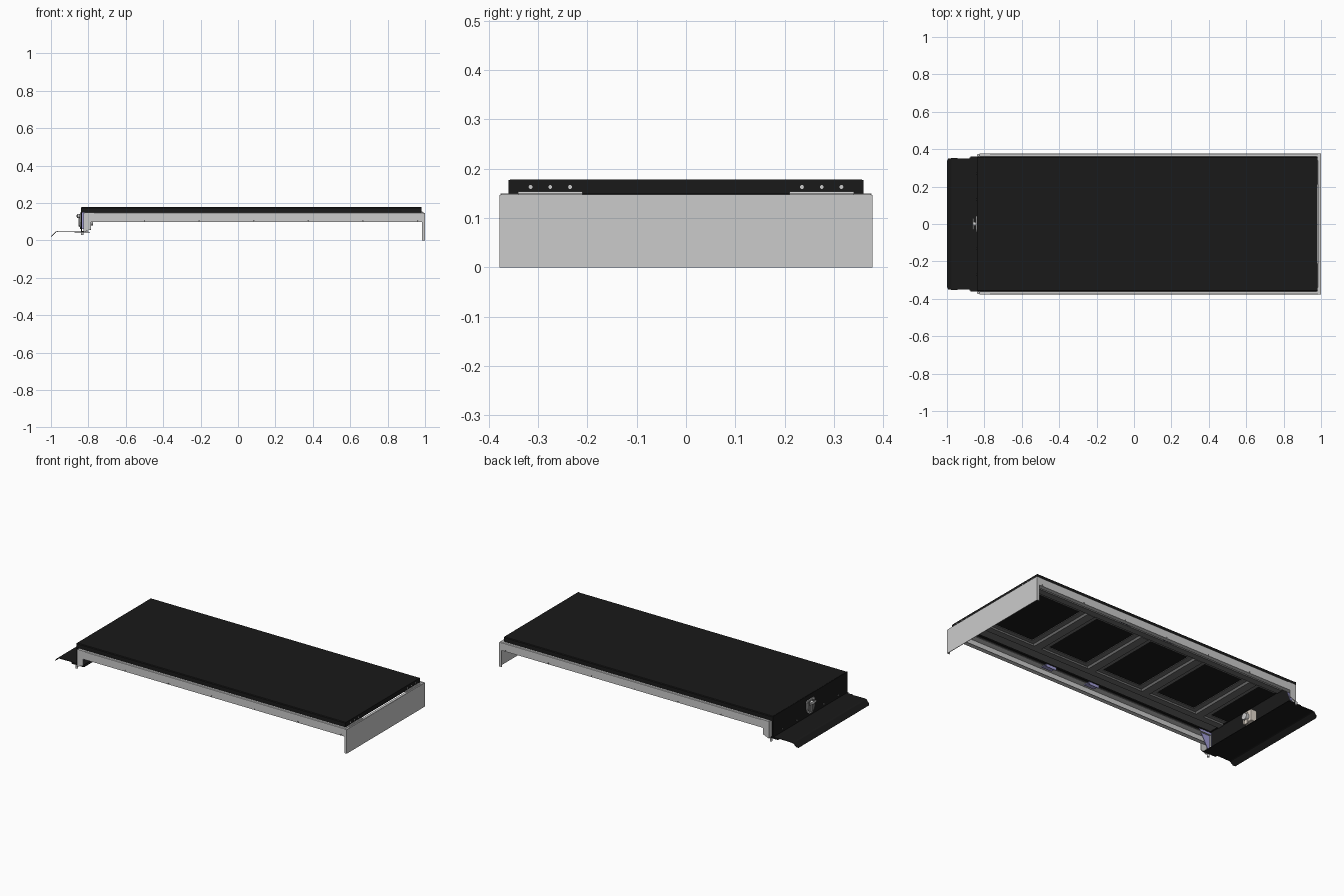
import bpy, bmesh, math
from mathutils import Matrix

if "Cube" in bpy.data.objects:
    bpy.data.objects.remove(bpy.data.objects["Cube"])


def material(name, rgb):
    m = bpy.data.materials.new(name)
    m.diffuse_color = (*rgb, 1)
    m.use_nodes = True
    m.node_tree.nodes["Principled BSDF"].inputs["Base Color"].default_value = m.diffuse_color
    return m


BLACK = material("black_coat", (0.01, 0.01, 0.01))
DARK = material("dark_steel", (0.16, 0.16, 0.16))
BLUE = material("bracket_blue", (0.36, 0.34, 0.68))
CREAM = material("latch_body", (0.75, 0.68, 0.6))


def finish(name, bm, mat=None):
    bmesh.ops.recalc_face_normals(bm, faces=bm.faces)
    me = bpy.data.meshes.new(name)
    bm.to_mesh(me)
    bm.free()
    ob = bpy.data.objects.new(name, me)
    bpy.context.collection.objects.link(ob)
    if mat:
        me.materials.append(mat)
    return ob


def box(name, x, y, z, mat=None, bevel=0):
    bm = bmesh.new()
    bmesh.ops.create_cube(bm, size=1)
    for v in bm.verts:
        for i, (a, b) in enumerate((x, y, z)):
            v.co[i] = (a + b) / 2 + v.co[i] * (b - a)
    ob = finish(name, bm, mat)
    if bevel:
        mod = ob.modifiers.new("edge", 'BEVEL')
        mod.width, mod.segments = bevel, 2
    return ob


def prism(name, pts, axis, a, b, mat=None):
    """Extrude a closed 2D outline along axis from a to b."""
    def place(p, t):
        return {'X': (t, p[0], p[1]), 'Y': (p[0], t, p[1]), 'Z': (p[0], p[1], t)}[axis]
    bm = bmesh.new()
    lo = [bm.verts.new(place(p, a)) for p in pts]
    hi = [bm.verts.new(place(p, b)) for p in pts]
    bm.faces.new(lo)
    bm.faces.new(hi[::-1])
    for i in range(len(pts)):
        j = (i + 1) % len(pts)
        bm.faces.new((lo[i], lo[j], hi[j], hi[i]))
    return finish(name, bm, mat)


def disc(name, centre, r, depth, axis, mat=None, sides=12):
    bm = bmesh.new()
    bmesh.ops.create_cone(bm, cap_ends=True, segments=sides, radius1=r, radius2=r, depth=depth)
    rot = {'X': Matrix.Rotation(math.pi / 2, 4, 'Y'), 'Y': Matrix.Rotation(math.pi / 2, 4, 'X'),
           'Z': Matrix()}[axis]
    bmesh.ops.transform(bm, matrix=Matrix.Translation(centre) @ rot, verts=bm.verts)
    return finish(name, bm, mat)


T = 0.003  # sheet thickness

# Lid: folded tray open underneath, with a deep front flange
w = 0.36
prism("lid_top", [(-w, .15), (-w, .174), (-w + .004, .178), (w - .004, .178), (w, .174), (w, .15),
                  (w - T, .15), (w - T, .175), (-w + T, .175), (-w + T, .15)],
      'X', -.838, .98, BLACK)
box("lid_rear_flange", (.977, .98), (-w, w), (.15, .177), BLACK)
box("lid_front_flange", (-.84, -.835), (-w, w), (.045, .177), BLACK)
box("lid_front_return", (-.835, -.815), (-w + T, w - T), (.045, .048), BLACK)

# Stiffening frame below the lid: side plates and hat-shaped cross ribs
for s in (-1, 1):
    y0, y1 = sorted((s * .2, s * .335))
    box("rib_side_plate", (-.82, .97), (y0, y1), (.169, .173), DARK)
    y0, y1 = sorted((s * .225, s * .265))
    box("rib_side_channel", (-.82, .97), (y0, y1), (.158, .169), DARK)
for x in (.89, .49, .11, -.27, -.65):
    hat = [(-.06, .173), (-.06, .169), (-.03, .169), (-.025, .156),
           (.025, .156), (.03, .169), (.06, .169), (.06, .173)]
    prism("cross_rib", [(x + a, z) for a, z in hat], 'Y', -.225, .225, DARK)

# Side rails (C-section), front legs, feet, gussets, brackets, screws
for s in (-1, 1):
    c = [(.373, .15), (.335, .15), (.335, .147), (.373, .147), (.373, .103), (.35, .103),
         (.35, .1), (.376, .1), (.376, .147)]
    prism("side_rail", [(s * y, z) for y, z in c], 'X', -.822, .988)
    y0, y1 = sorted((s * .372, s * .376))
    prism("front_leg", [(-.822, .15), (-.822, .045), (-.785, .06), (-.785, .1), (-.77, .11),
                        (-.77, .15)], 'Y', y0, y1)
    y0, y1 = sorted((s * .335, s * .376))
    box("front_leg_face", (-.825, -.822), (y0, y1), (.045, .148))
    disc("leg_foot_bolt", (-.833, s * .368, .038), .007, .016, 'Z')
    y0, y1 = sorted((s * .345, s * .349))
    prism("corner_gusset", [(-.834, .17), (-.834, .06), (-.81, .06), (-.75, .17)],
          'Y', y0, y1, BLUE)
    for x in (.32, .02):
        y0, y1 = sorted((s * .31, s * .355))
        box("rail_bracket_tab", (x - .035, x + .035), (y0, y1), (.142, .146), BLUE)
        y0, y1 = sorted((s * .31, s * .314))
        box("rail_bracket_lip", (x - .035, x + .035), (y0, y1), (.128, .146), BLUE)
    for i in range(6):
        disc("rail_screw", (-.5 + .292 * i, s * .3765, .106), .004, .003, 'Y', DARK)

# Rear end panel with folded top and side returns
box("rear_panel", (.997, 1.0), (-.378, .378), (0, .146))
box("rear_panel_top", (.984, .999), (-.376, .376), (.144, .148))
for s in (-1, 1):
    y0, y1 = sorted((s * .374, s * .378))
    box("rear_panel_side", (.984, .998), (y0, y1), (0, .147))
    # hinges between rear panel and lid
    y0, y1 = sorted((s * .21, s * .34))
    box("hinge_leaf", (.96, .992), (y0, y1), (.147, .151))
    bar = disc("hinge_pin", (.984, (y0 + y1) / 2, .151), .003, .13, 'Y')
    for y in (.235, .275, .315):
        disc("hinge_screw", (.9805, s * y, .163), .004, .003, 'X', None)

# Front tread: bent sheet with clipped outer corners
profile = [(-.8, .05, .355), (-.88, .05, .355), (-.88, .05, .35), (-.965, .05, .352),
           (-.975, .047, .352), (-.993, .029, .35), (-1.0, .022, .338)]
bm = bmesh.new()
rows = [[bm.verts.new((x, s * hw, z)) for s in (-1, 1)] for x, z, hw in profile]
for a, b in zip(rows, rows[1:]):
    if a[0].co.x != b[0].co.x:
        bm.faces.new((a[0], a[1], b[1], b[0]))
tread = finish("front_tread", bm, BLACK)
tread.modifiers.new("thickness", 'SOLIDIFY').thickness = .003
box("tread_support", (-.875, -.79), (-.36, .36), (.043, .0465), BLACK)

# Latch: shield plate and T handle outside, mechanism inside
plate = [(-.042, .142), (-.03, .15), (.03, .15), (.042, .142), (.042, .1), (.03, .075),
         (.012, .062), (-.012, .062), (-.03, .075), (-.042, .1)]
prism("latch_plate", plate, 'X', -.845, -.84)
inner = [(y * .8, .107 + (z - .107) * .8) for y, z in plate]
prism("latch_recess", inner, 'X', -.847, -.845, DARK)
disc("latch_hub", (-.853, 0, .13), .011, .018, 'X')
box("latch_handle", (-.863, -.855), (-.03, .03), (.124, .136), None, .003)
box("latch_lock_stem", (-.852, -.846), (-.006, .006), (.075, .12))
box("latch_case", (-.835, -.795), (-.035, .035), (.07, .14), CREAM, .004)
box("latch_arm", (-.795, -.785), (-.012, .012), (.055, .125), CREAM, .003)
disc("latch_cam", (-.79, 0, .1), .02, .03, 'X', None, 20)
for y in (-.27, -.13, .13, .27):
    disc("front_screw", (-.841, y, .068), .005, .004, 'X', DARK)
